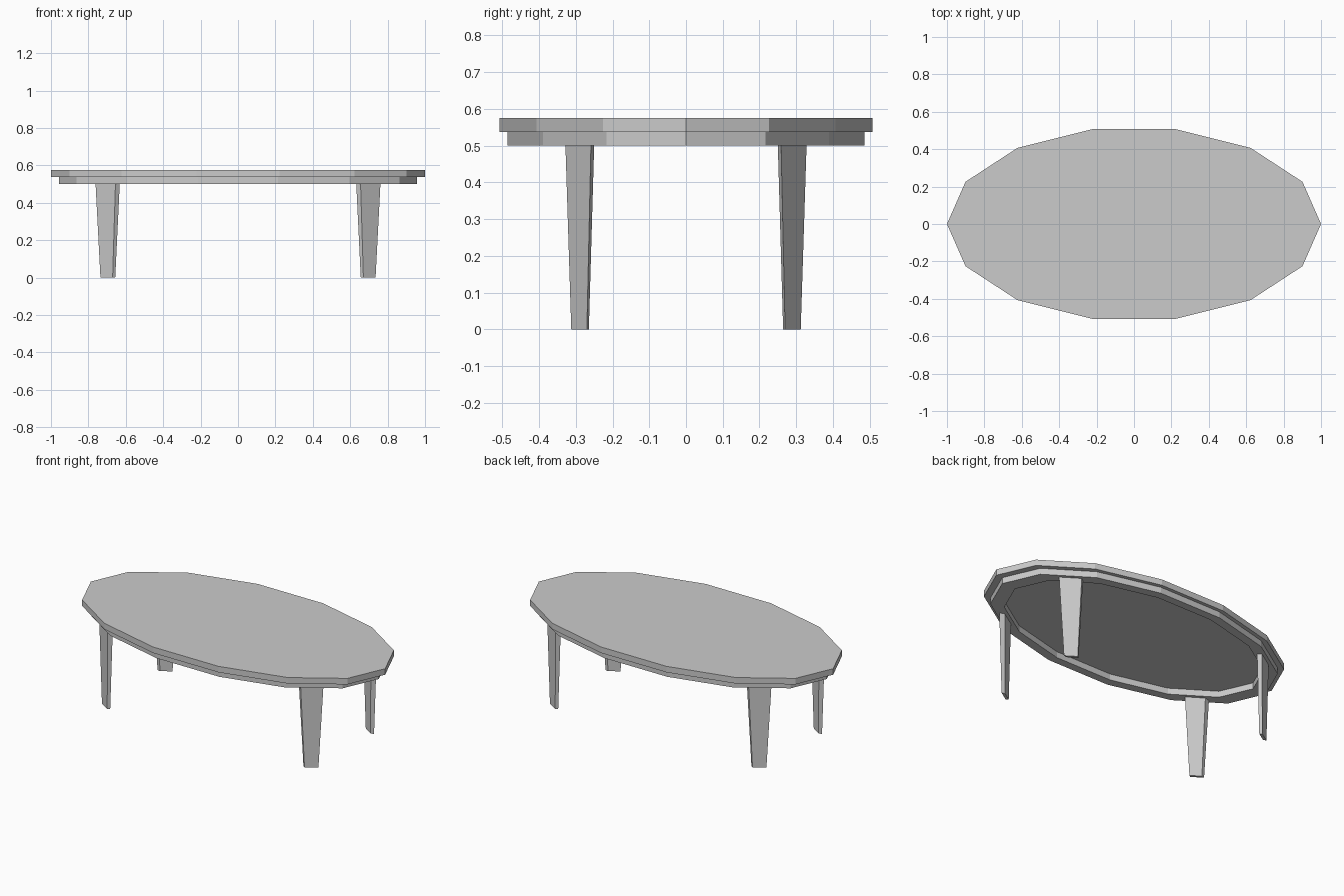
import bpy, bmesh
from math import cos, sin, tau
from mathutils import Vector

if "Cube" in bpy.data.objects:
    bpy.data.objects.remove(bpy.data.objects["Cube"])

SIDES = 14
TOP_Z, UNDER_Z, APRON_Z = 0.575, 0.538, 0.5
TOP = (1.0, 0.52)
APRON_OUT = (0.957, 0.498)
APRON_IN = (0.865, 0.447)


def oval(radii, z):
    """Points of a 14-sided ellipse at height z."""
    return [Vector((radii[0] * cos(tau * i / SIDES), radii[1] * sin(tau * i / SIDES), z))
            for i in range(SIDES)]


def loft(name, loops, cap_start=True, cap_end=True):
    """Skin a stack of equal-length closed loops into an object."""
    bm = bmesh.new()
    rows = [[bm.verts.new(p) for p in loop] for loop in loops]
    n = len(rows[0])
    for a, b in zip(rows, rows[1:]):
        for i in range(n):
            j = (i + 1) % n
            bm.faces.new((a[i], a[j], b[j], b[i]))
    if cap_start:
        bm.faces.new(rows[0][::-1])
    if cap_end:
        bm.faces.new(rows[-1])
    bmesh.ops.recalc_face_normals(bm, faces=bm.faces)
    mesh = bpy.data.meshes.new(name)
    bm.to_mesh(mesh)
    bm.free()
    obj = bpy.data.objects.new(name, mesh)
    bpy.context.collection.objects.link(obj)
    return obj


# Oval tabletop slab
loft("tabletop", [oval(TOP, UNDER_Z), oval(TOP, TOP_Z)])

# Apron ring under the top, closed into a solid band
outer, inner = oval(APRON_OUT, APRON_Z), oval(APRON_IN, APRON_Z)
loops = [oval(APRON_OUT, UNDER_Z), outer, inner, oval(APRON_IN, UNDER_Z)]
loft("apron", loops + [loops[0]], False, False)
apron = bpy.data.objects["apron"].data
bm = bmesh.new()
bm.from_mesh(apron)
bmesh.ops.remove_doubles(bm, verts=bm.verts, dist=1e-5)
bmesh.ops.recalc_face_normals(bm, faces=bm.faces)
bm.to_mesh(apron)
bm.free()

# Tapered legs: shrunken copies of four apron segments, narrowing to the floor
legs = {"back_right_leg": 1, "back_left_leg": 5, "front_left_leg": 8, "front_right_leg": 12}
for name, i in legs.items():
    quad = [outer[i], outer[i + 1], inner[i + 1], inner[i]]
    mid = sum(quad, Vector()) / 4

    def section(scale, z):
        pts = [mid + (p - mid) * scale for p in quad]
        return [Vector((p.x, p.y, z)) for p in pts]

    loft(name, [section(0.245, 0), section(0.4, APRON_Z)])
